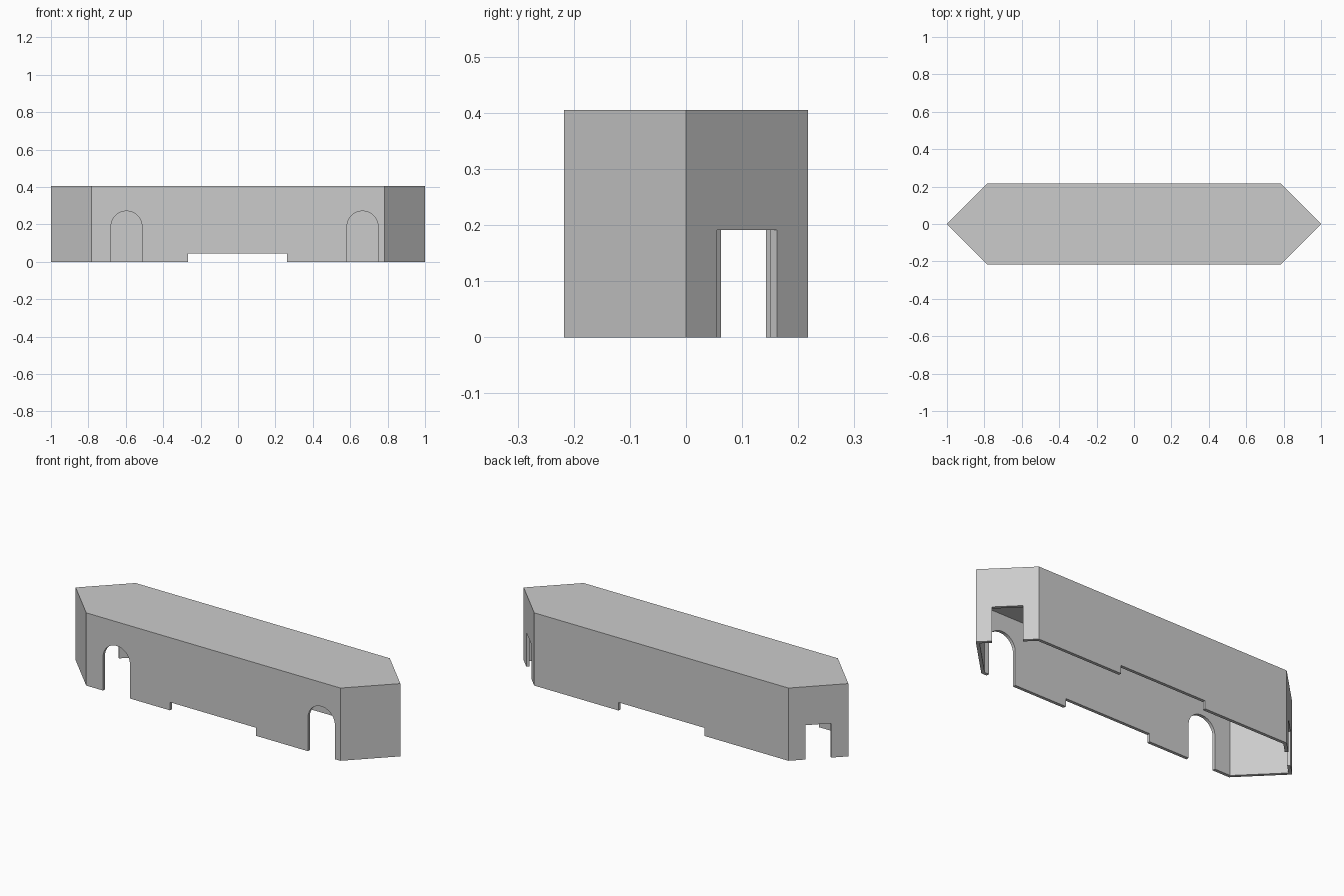
import bpy, bmesh
from math import pi, cos, sin, sqrt
from mathutils import Matrix, Vector

cube = bpy.data.objects.get("Cube")
if cube:
    bpy.data.objects.remove(cube, do_unlink=True)

HALF_W, HEIGHT, WALL, ROOF = 0.217, 0.405, 0.017, 0.04

grey = bpy.data.materials.new("light grey")
grey.use_nodes = True
grey.diffuse_color = (0.6, 0.6, 0.6, 1)
grey.node_tree.nodes["Principled BSDF"].inputs["Base Color"].default_value = (0.6, 0.6, 0.6, 1)


def prism(name, outline, low, high, matrix=Matrix()):
    """Extrude a flat outline along z, then place it."""
    bm = bmesh.new()
    face = bm.faces.new([bm.verts.new((x, y, low)) for x, y in outline])
    grown = bmesh.ops.extrude_face_region(bm, geom=[face])
    top = [v for v in grown["geom"] if isinstance(v, bmesh.types.BMVert)]
    bmesh.ops.translate(bm, verts=top, vec=(0, 0, high - low))
    bmesh.ops.transform(bm, matrix=matrix, verts=bm.verts)
    bmesh.ops.recalc_face_normals(bm, faces=bm.faces)
    mesh = bpy.data.meshes.new(name)
    bm.to_mesh(mesh)
    bm.free()
    mesh.materials.append(grey)
    obj = bpy.data.objects.new(name, mesh)
    bpy.context.collection.objects.link(obj)
    return obj


def pointed_plan(inset):
    """Long hexagon with 45 degree ends, offset inward."""
    tip = 1 - inset * sqrt(2)
    y = HALF_W - inset
    x = tip - y
    return [(tip, 0), (x, y), (-x, y), (-tip, 0), (-x, -y), (x, -y)]


def rectangle(x0, x1, y0, y1):
    return [(x0, y0), (x1, y0), (x1, y1), (x0, y1)]


def arch(x, radius, spring, steps=24):
    curve = [(x + radius * cos(pi * i / steps), spring + radius * sin(pi * i / steps))
             for i in range(steps + 1)]
    return curve + [(x - radius, -0.1), (x + radius, -0.1)]


# Outer body and the cutters that hollow and open it
shell = prism("station_shell", pointed_plan(0), 0, HEIGHT)
cutters = [prism("hollow", pointed_plan(WALL), -0.1, HEIGHT - ROOF)]

# Low notch through both long walls
upright = Matrix.Rotation(pi / 2, 4, "X")
cutters.append(prism("notch", rectangle(-0.267, 0.263, -0.1, 0.045), -0.5, 0.5, upright))

# Arched doorways in the front wall
for x in (-0.596, 0.666):
    cutters.append(prism("arch", arch(x, 0.083, 0.188), 0.1, 0.4, upright))

# Square doorways in the rear slanted walls
for side, width in ((1, 0.107), (-1, 0.092)):
    half = width / sqrt(2)
    place = (Matrix.Translation(Vector((side * (1 - HALF_W / 2), HALF_W / 2, 0)))
             @ Matrix.Rotation(-side * pi / 4, 4, "Z"))
    cutters.append(prism("doorway", rectangle(-half, half, -0.05, 0.05), -0.1, 0.191, place))

# Cut the openings and discard the cutters
bpy.context.view_layer.objects.active = shell
for cutter in cutters:
    cutter.hide_render = True
    mod = shell.modifiers.new("cut", "BOOLEAN")
    mod.operation, mod.solver, mod.object = "DIFFERENCE", "EXACT", cutter
    bpy.ops.object.modifier_apply(modifier=mod.name)
    bpy.data.objects.remove(cutter, do_unlink=True)
